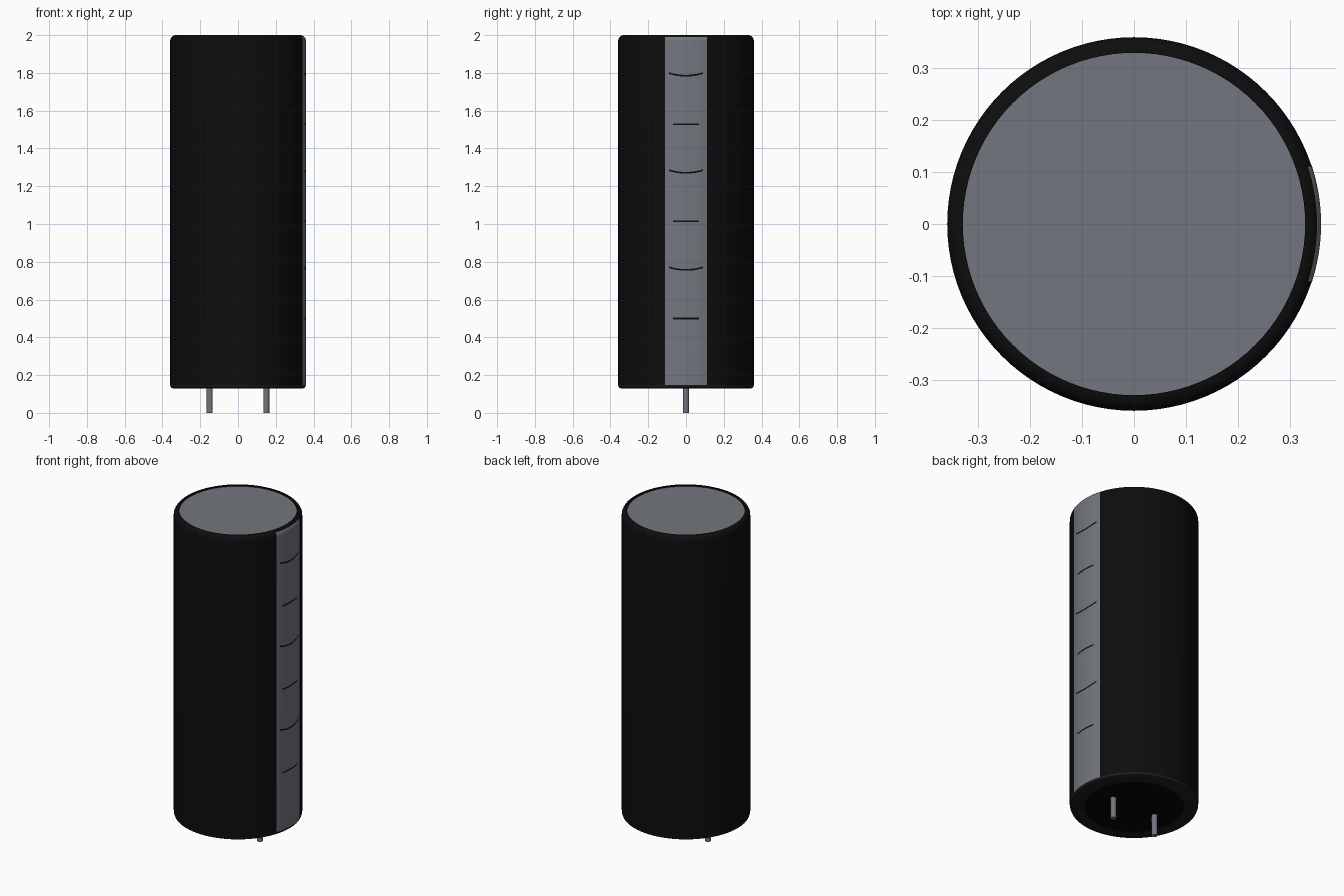
import bpy, bmesh, math

SIDES = 96
R = 0.359            # sleeve radius
TOP, BOTTOM = 2.0, 0.13
ROUND = 0.03         # top edge rounding


def material(name, rgb):
    m = bpy.data.materials.new(name)
    m.use_nodes = True
    m.diffuse_color = (*rgb, 1)
    bsdf = m.node_tree.nodes["Principled BSDF"]
    bsdf.inputs["Base Color"].default_value = (*rgb, 1)
    bsdf.inputs["Roughness"].default_value = 0.6
    return m


def finish(name, bm, mat, angle=35):
    bmesh.ops.remove_doubles(bm, verts=bm.verts, dist=1e-6)
    mesh = bpy.data.meshes.new(name)
    bm.to_mesh(mesh)
    bm.free()
    mesh.materials.append(mat)
    obj = bpy.data.objects.new(name, mesh)
    bpy.context.collection.objects.link(obj)
    bpy.ops.object.select_all(action="DESELECT")
    obj.select_set(True)
    bpy.context.view_layer.objects.active = obj
    bpy.ops.object.shade_smooth_by_angle(angle=math.radians(angle))
    return obj


def sweep(name, profile, mat, start=0.0, turn=math.tau, steps=SIDES):
    """Turn an (r, z) profile, listed from bottom to top, about the z axis."""
    bm = bmesh.new()
    rows = []
    for i in range(steps + 1):
        a = start + turn * i / steps
        rows.append([bm.verts.new((r * math.cos(a), r * math.sin(a), z)) for r, z in profile])
    for a, b in zip(rows, rows[1:]):
        for j in range(len(profile) - 1):
            bm.faces.new((a[j], b[j], b[j + 1], a[j + 1]))
    return finish(name, bm, mat)


def cylinder(name, r, z0, z1, mat, x=0.0, sides=SIDES):
    bm = bmesh.new()
    bmesh.ops.create_cone(bm, cap_ends=True, segments=sides, radius1=r, radius2=r, depth=z1 - z0)
    bmesh.ops.translate(bm, verts=bm.verts, vec=(x, 0, (z0 + z1) / 2))
    return finish(name, bm, mat)


def edge_arc(r, last, steps=8):
    """Rounded top edge from the side wall, up to the given angle in degrees."""
    c = TOP - ROUND
    angles = [math.radians(last) * i / steps for i in range(steps + 1)]
    return [(r - ROUND + ROUND * math.cos(a), c + ROUND * math.sin(a)) for a in angles]


def mark(name, z, half, dip, mat, r=R + 0.0012, thick=0.009, steps=16):
    """Thin line printed on the stripe, sagging by dip at its middle."""
    bm = bmesh.new()
    pairs = []
    for i in range(steps + 1):
        t = 2 * i / steps - 1
        y = half * t
        x = math.sqrt(r * r - y * y)
        zc = z + dip * t * t
        pairs.append([bm.verts.new((x, y, zc + s * thick / 2)) for s in (-1, 1)])
    for a, b in zip(pairs, pairs[1:]):
        bm.faces.new((a[0], b[0], b[1], a[1]))
    return finish(name, bm, mat)


cube = bpy.data.objects.get("Cube")
if cube:
    bpy.data.objects.remove(cube)

black = material("sleeve black", (0.004, 0.004, 0.004))
charcoal = material("base charcoal", (0.012, 0.012, 0.013))
rubber = material("seal black", (0.0015, 0.0015, 0.0015))
grey = material("aluminium grey", (0.17, 0.185, 0.21))

# Sleeve with rounded top rim, and the base ring under it
sweep("sleeve", [(R, 0.147)] + edge_arc(R, 90) + [(R - ROUND, 1.985)], black)
sweep("base_ring", [(0.28, BOTTOM), (0.347, BOTTOM), (0.355, 0.134), (R, 0.147)], charcoal)

# Can top and bottom seal
cylinder("can_top", R - ROUND, 1.975, 1.991, grey)
cylinder("bottom_seal", 0.281, BOTTOM + 0.001, BOTTOM + 0.02, rubber)

# Polarity stripe, wrapped just over the sleeve
half_angle = math.asin(0.112 / R)
sweep("polarity_stripe", [(R + 0.0006, 0.147)] + edge_arc(R + 0.0006, 42), grey,
      -half_angle, 2 * half_angle, 24)

# Alternating curved and straight marks down the stripe
for i in range(6):
    z = 1.785 - 0.257 * i
    if i % 2 == 0:
        mark(f"curved_mark_{i + 1}", z, 0.09, 0.014, black)
    else:
        mark(f"straight_mark_{i + 1}", z, 0.07, 0.0, black)

# Wire leads
for side, x in (("left", 0.15), ("right", -0.15)):
    cylinder(f"{side}_lead", 0.016, 0.0, BOTTOM + 0.01, grey, x, 24)
